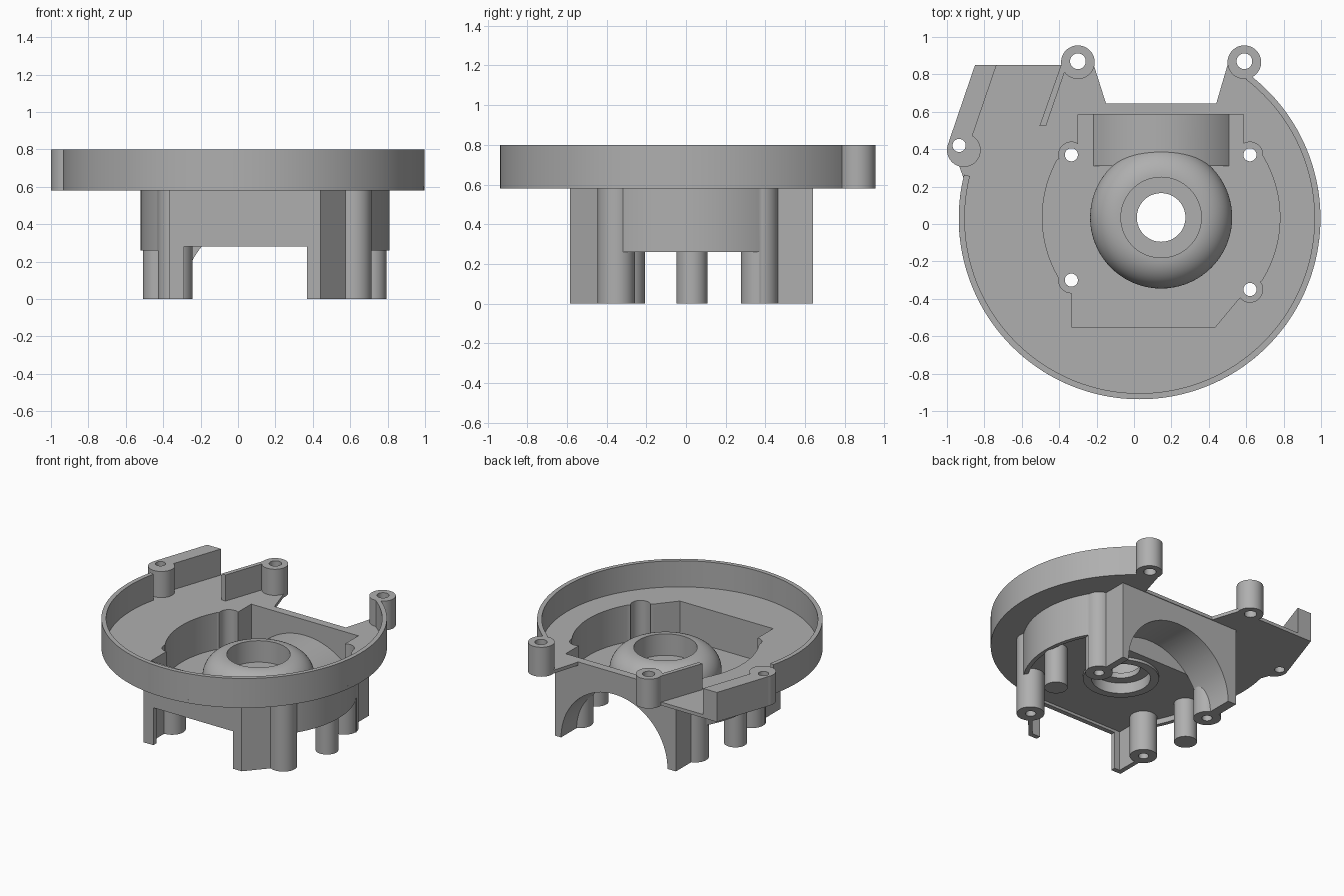
import bpy, bmesh
from math import sin, cos, pi, radians
from mathutils import Matrix

cube = bpy.data.objects.get("Cube")
if cube:
    bpy.data.objects.remove(cube, do_unlink=True)

grey = bpy.data.materials.new("cast_grey")
grey.use_nodes = True
grey.diffuse_color = (0.43, 0.43, 0.43, 1)
grey.node_tree.nodes["Principled BSDF"].inputs["Base Color"].default_value = (0.43, 0.43, 0.43, 1)


def make(name, bm):
    bmesh.ops.recalc_face_normals(bm, faces=bm.faces)
    mesh = bpy.data.meshes.new(name)
    bm.to_mesh(mesh)
    bm.free()
    mesh.materials.append(grey)
    ob = bpy.data.objects.new(name, mesh)
    bpy.context.collection.objects.link(ob)
    return ob


def arc(cx, cy, r, a, b, n=40):
    return [(cx + r * cos(radians(a + (b - a) * i / n)),
             cy + r * sin(radians(a + (b - a) * i / n))) for i in range(n + 1)]


def prism(name, pts, z0, z1):
    bm = bmesh.new()
    face = bm.faces.new([bm.verts.new((x, y, z0)) for x, y in pts])
    new = bmesh.ops.extrude_face_region(bm, geom=[face])["geom"]
    bmesh.ops.translate(bm, vec=(0, 0, z1 - z0),
                        verts=[v for v in new if isinstance(v, bmesh.types.BMVert)])
    return make(name, bm)


def cylinder(name, x, y, r, z0, z1, n=48):
    return prism(name, arc(x, y, r, 0, 360, n)[:-1], z0, z1)


def box(x0, x1, y0, y1, z0, z1):
    return prism("cutter", [(x0, y0), (x1, y0), (x1, y1), (x0, y1)], z0, z1)


def lying_cylinder(name, r, y0, y1):
    # Cylinder along y for the shaft tunnel
    ob = cylinder(name, HX, 0, r, -y1, -y0, 96)
    ob.data.transform(Matrix.Rotation(pi / 2, 4, "X"))
    return ob


def combine(ob, other, operation="DIFFERENCE"):
    other.hide_render = True
    mod = ob.modifiers.new("boolean", "BOOLEAN")
    mod.operation, mod.solver, mod.object = operation, "EXACT", other
    bpy.context.view_layer.objects.active = ob
    bpy.ops.object.modifier_apply(modifier=mod.name)
    bpy.data.objects.remove(other, do_unlink=True)


HX, HY = 0.145, 0.035                      # hub axis
RX, RY, RR = 0.03, 0.03, 0.967             # rim circle
FLOOR0, FLOOR1 = 0.30, 0.33                # gear pocket floor
PLATE0, PLATE1, TOP = 0.58, 0.605, 0.80    # flange plate and rim top
screws = [(-0.335, 0.37), (0.62, 0.37), (0.62, -0.35), (-0.335, -0.30)]
ears = {"ear_boss_a": (-0.30, 0.865, 0.09, -0.30, 0.87, 0.042),
        "ear_boss_b": (0.59, 0.865, 0.09, 0.59, 0.87, 0.042),
        "side_boss": (-0.91, 0.395, 0.09, -0.935, 0.42, 0.035)}

inner = ([(0.585, 0.585), (-0.30, 0.585), (-0.30, 0.40)]
         + arc(HX, HY, 0.635, 151, 212)
         + [(-0.335, -0.36), (-0.335, -0.55), (0.435, -0.55), (0.56, -0.40)]
         + arc(HX, HY, 0.635, -32, 32) + [(0.585, 0.40)])
outer = ([(0.635, 0.64), (-0.365, 0.64), (-0.365, 0.42)]
         + arc(HX, HY, 0.665, 148, 214)
         + [(-0.37, -0.38), (-0.37, -0.585), (0.44, -0.585), (0.585, -0.42)]
         + arc(HX, HY, 0.665, -33, 33) + [(0.635, 0.42)])


def cut_cavity(ob):
    combine(ob, prism("cutter", inner, -0.5, 1))
    for x, y in screws:
        combine(ob, cylinder("cutter", x, y, 0.068, -0.5, 1))


def drill_ears(ob):
    for _, _, _, x, y, r in ears.values():
        combine(ob, cylinder("cutter", x, y, r, -0.5, 1))


# Lower housing walls
walls = prism("housing_walls", outer, 0, PLATE0 + 0.01)
for x, y in screws:
    combine(walls, cylinder("boss", x, y, 0.095, 0, PLATE0 + 0.01), "UNION")
cut_cavity(walls)
combine(walls, box(-1, 1, -0.32, 0.37, -0.1, 0.26))
combine(walls, box(-0.29, 0.37, -0.7, -0.5, -0.1, 0.28))
combine(walls, lying_cylinder("cutter", 0.44, 0.34, 0.9))

# Flange plate with back notch
plate = prism("flange_plate", arc(RX, RY, RR, 52.5, -193, 128)
              + [(-0.985, 0.45), (-0.85, 0.85), (-0.30, 0.85), (-0.215, 0.85),
                 (-0.15, 0.645), (0.44, 0.645), (0.50, 0.85), (0.59, 0.85)],
              PLATE0, PLATE1)
cut_cavity(plate)
drill_ears(plate)

# Raised rim, side strip and guide rib
rim = prism("outer_rim", arc(RX, RY, RR, 52.5, -194, 128)
            + arc(RX, RY, RR - 0.032, -194, 52.5, 128), PLATE0, TOP)
strip = prism("side_strip", [(-0.99, 0.44), (-0.85, 0.85), (-0.735, 0.85), (-0.875, 0.44)],
              PLATE0, TOP)
guide = prism("guide_rib", [(-0.505, 0.525), (-0.47, 0.525), (-0.365, 0.83), (-0.39, 0.85)],
              PLATE1 - 0.01, TOP)
for part in (rim, strip):
    drill_ears(part)
for name, (x, y, r, *_) in ears.items():
    drill_ears(cylinder(name, x, y, r, PLATE0, TOP))

# Screw bosses and plain support posts
for i, (x, y) in enumerate(screws):
    boss = cylinder("screw_boss_%d" % (i + 1), x, y, 0.093, 0, FLOOR1)
    combine(boss, cylinder("cutter", x, y, 0.035, -0.5, 1))
for i, x in enumerate((-0.43, 0.715)):
    cylinder("support_post_%d" % (i + 1), x, 0.03, 0.078, 0, FLOOR1 - 0.01)

# Cavity floor
floor = prism("cavity_floor", inner, FLOOR0, FLOOR1)
combine(floor, cylinder("cutter", HX, HY, 0.22, 0, 1))
combine(floor, lying_cylinder("cutter", 0.44, 0.34, 0.9))
for x, y in screws:
    combine(floor, cylinder("cutter", x, y, 0.035, -0.5, 1))

# Arched tunnel through the back wall
tunnel = lying_cylinder("shaft_tunnel", 0.49, 0.31, 0.60)
combine(tunnel, lying_cylinder("cutter", 0.44, 0.34, 0.9))
combine(tunnel, box(-1, 1, 0, 1, -1, 0))
combine(tunnel, box(-1, 1, 0, 0.34, -1, FLOOR0))
combine(tunnel, cylinder("cutter", HX, HY, 0.34, -1, 1))
for x, y in screws[:2]:
    combine(tunnel, cylinder("cutter", x, y, 0.068, -1, 1))

# Domed bearing hub, revolved about its axis
profile = ([(0.257, 0.28), (0.20, 0.28), (0.20, 0.36), (0.13, 0.36), (0.13, 0.40), (0.215, 0.40)]
           + arc(0.215, 0.395, 0.165, 90, 0, 16) + [(0.38, FLOOR0), (0.257, FLOOR0)])
bm = bmesh.new()
ring = [bm.verts.new((HX + r, HY, z)) for r, z in profile]
edges = [bm.edges.new((ring[i - 1], ring[i])) for i in range(len(ring))]
bmesh.ops.spin(bm, geom=ring + edges, cent=(HX, HY, 0), axis=(0, 0, 1),
               angle=2 * pi, steps=72, use_duplicate=False)
bmesh.ops.remove_doubles(bm, verts=bm.verts, dist=0.0005)
hub = make("domed_hub", bm)
combine(hub, lying_cylinder("cutter", 0.44, 0.34, 0.9))

# Smooth curved walls, keep edges crisp
bpy.ops.object.select_all(action="DESELECT")
for ob in bpy.context.collection.objects:
    if ob.type == "MESH" and grey.name in ob.data.materials:
        ob.select_set(True)
        bpy.context.view_layer.objects.active = ob
bpy.ops.object.shade_smooth_by_angle(angle=radians(30))
